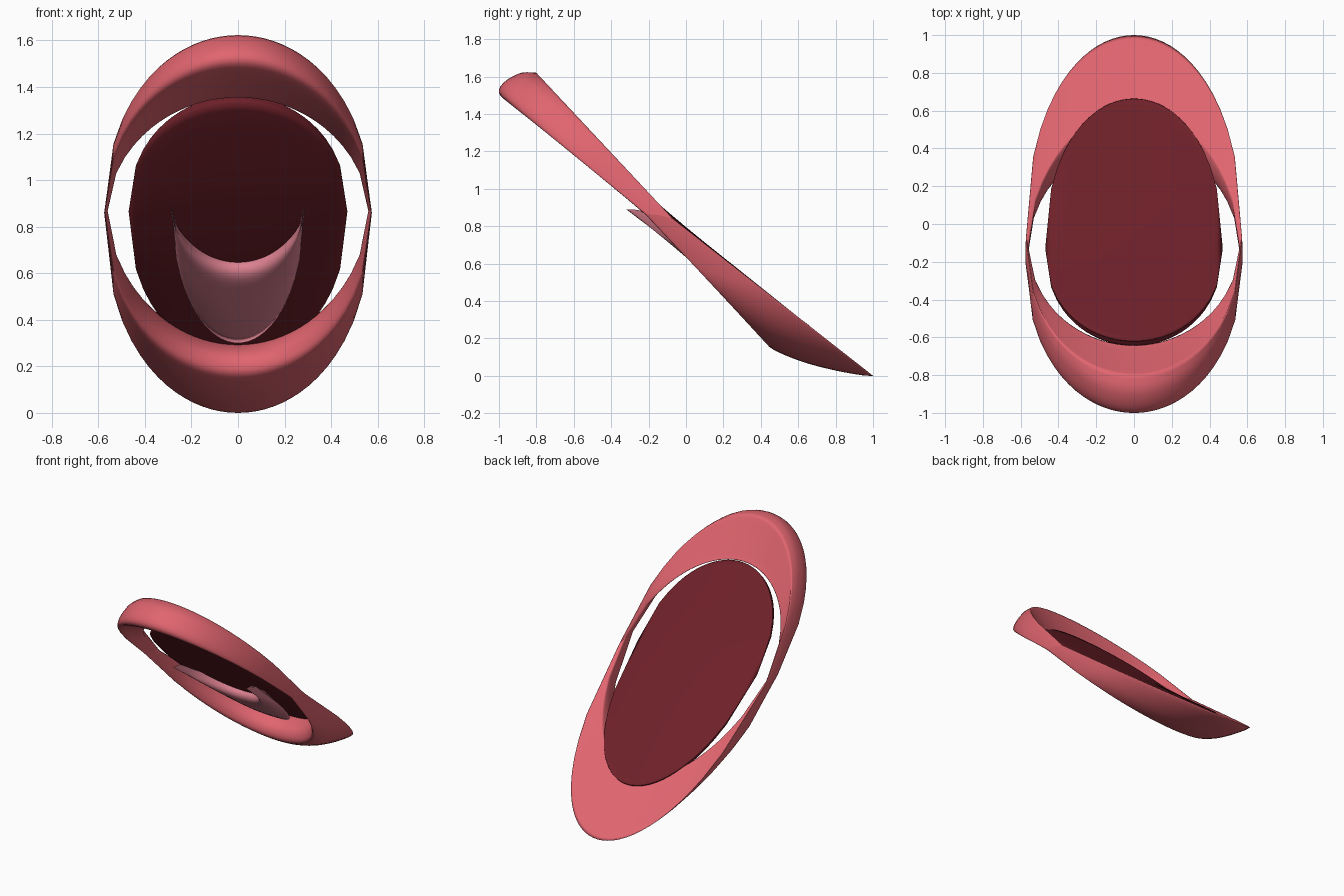
import bpy
import math

if "Cube" in bpy.data.objects:
    bpy.data.objects.remove(bpy.data.objects["Cube"])


def material(name, rgb):
    m = bpy.data.materials.new(name)
    m.diffuse_color = (*rgb, 1)
    m.use_nodes = True
    m.node_tree.nodes["Principled BSDF"].inputs["Base Color"].default_value = m.diffuse_color
    return m


def spline(pts, n=3):
    """Catmull-Rom refinement of a short section."""
    out = []
    for i in range(len(pts) - 1):
        a, b, c, d = (pts[max(0, min(len(pts) - 1, i + k))] for k in (-1, 0, 1, 2))
        for j in range(n):
            t = j / n
            out.append([0.5 * (2 * q + (r - p) * t + (2 * p - 5 * q + 4 * r - s) * t * t
                               + (3 * q - p - 3 * r + s) * t ** 3)
                        for p, q, r, s in zip(a, b, c, d)])
    return out + [list(pts[-1])]


def swept_tube(name, apex, corner, mat, steps=30, n=3):
    """Closed tube: section at the middle (y, z) blends elliptically into the
    section at the mouth corners (half width, y, z, fullness exponent)."""
    mid = spline(apex, n)
    end = spline(corner, 12)
    rows = len(mid)
    verts, faces = [], []
    for i in range(steps + 1):
        u = -1 + 2 * i / steps
        base = math.sqrt(max(0, 1 - u * u))
        for k, (ay, az) in enumerate(mid):
            w, cy, cz, e = end[round(k / (rows - 1) * (len(end) - 1))]
            s = base ** e
            verts.append((w * u, cy + (ay - cy) * s, max(0, cz + (az - cz) * s)))
    for i in range(steps):
        for k in range(rows):
            a, c = i * rows + k, i * rows + (k + 1) % rows
            faces.append((a, a + rows, c + rows, c))
    me = bpy.data.meshes.new(name)
    me.from_pydata(verts, [], faces)
    me.materials.append(mat)
    ob = bpy.data.objects.new(name, me)
    bpy.context.collection.objects.link(ob)
    bpy.ops.object.select_all(action='DESELECT')
    bpy.context.view_layer.objects.active = ob
    ob.select_set(True)
    bpy.ops.object.mode_set(mode='EDIT')
    bpy.ops.mesh.select_all(action='SELECT')
    bpy.ops.mesh.remove_doubles(threshold=0.0001)
    bpy.ops.mesh.normals_make_consistent(inside=False)
    bpy.ops.object.mode_set(mode='OBJECT')
    bpy.ops.object.shade_smooth()
    return ob


lip = material("lip_pink", (0.75, 0.13, 0.16))
dark = material("mouth_dark", (0.155, 0.0145, 0.022))
mauve = material("tongue_pink", (0.72, 0.22, 0.28))

# Lips: rounded tubes with a flat back, meeting at the corners
lip_corner = [(0.572, -0.07, 0.84, 0.9), (0.575, -0.15, 0.86, 0.9),
              (0.572, -0.22, 0.865, 0.95), (0.56, -0.13, 0.868, 1.08),
              (0.57, -0.075, 0.842, 0.9)]
swept_tube("upper_lip",
           [(-0.80, 1.62), (-0.88, 1.62), (-0.96, 1.58), (-1.0, 1.53),
            (-0.98, 1.485), (-0.89, 1.44), (-0.77, 1.395), (-0.65, 1.355),
            (-0.66, 1.38), (-0.73, 1.50), (-0.79, 1.605)],
           lip_corner, lip)
swept_tube("lower_lip",
           [(1.0, 0.0), (0.94, 0.003), (0.80, 0.028), (0.65, 0.066), (0.53, 0.11),
            (0.445, 0.155), (0.43, 0.20), (0.455, 0.25), (0.52, 0.283), (0.60, 0.297),
            (0.63, 0.277), (0.80, 0.15), (0.98, 0.016)],
           lip_corner, lip)

# Back of the mouth: thin oval slab
swept_tube("mouth_interior",
           [(-0.645, 1.335), (-0.62, 1.357), (-0.59, 1.335), (-0.30, 1.055), (0.0, 0.795),
            (0.33, 0.53), (0.63, 0.29), (0.66, 0.265), (0.635, 0.245),
            (0.59, 0.27), (0.28, 0.485), (-0.05, 0.75), (-0.34, 1.01), (-0.62, 1.30)],
           [(0.47, -0.13, 0.865, 0.9), (0.47, -0.13, 0.865, 0.9)], dark)

# Tongue: curled tube inside the lower lip
swept_tube("tongue",
           [(0.47, 0.30), (0.30, 0.40), (0.16, 0.50), (0.075, 0.57),
            (0.055, 0.615), (0.075, 0.647), (0.13, 0.655), (0.30, 0.475), (0.46, 0.32)],
           [(0.285, -0.20, 0.86, 1), (0.287, -0.26, 0.88, 1),
            (0.286, -0.32, 0.89, 1), (0.283, -0.25, 0.885, 1), (0.285, -0.21, 0.865, 1)],
           mauve)
